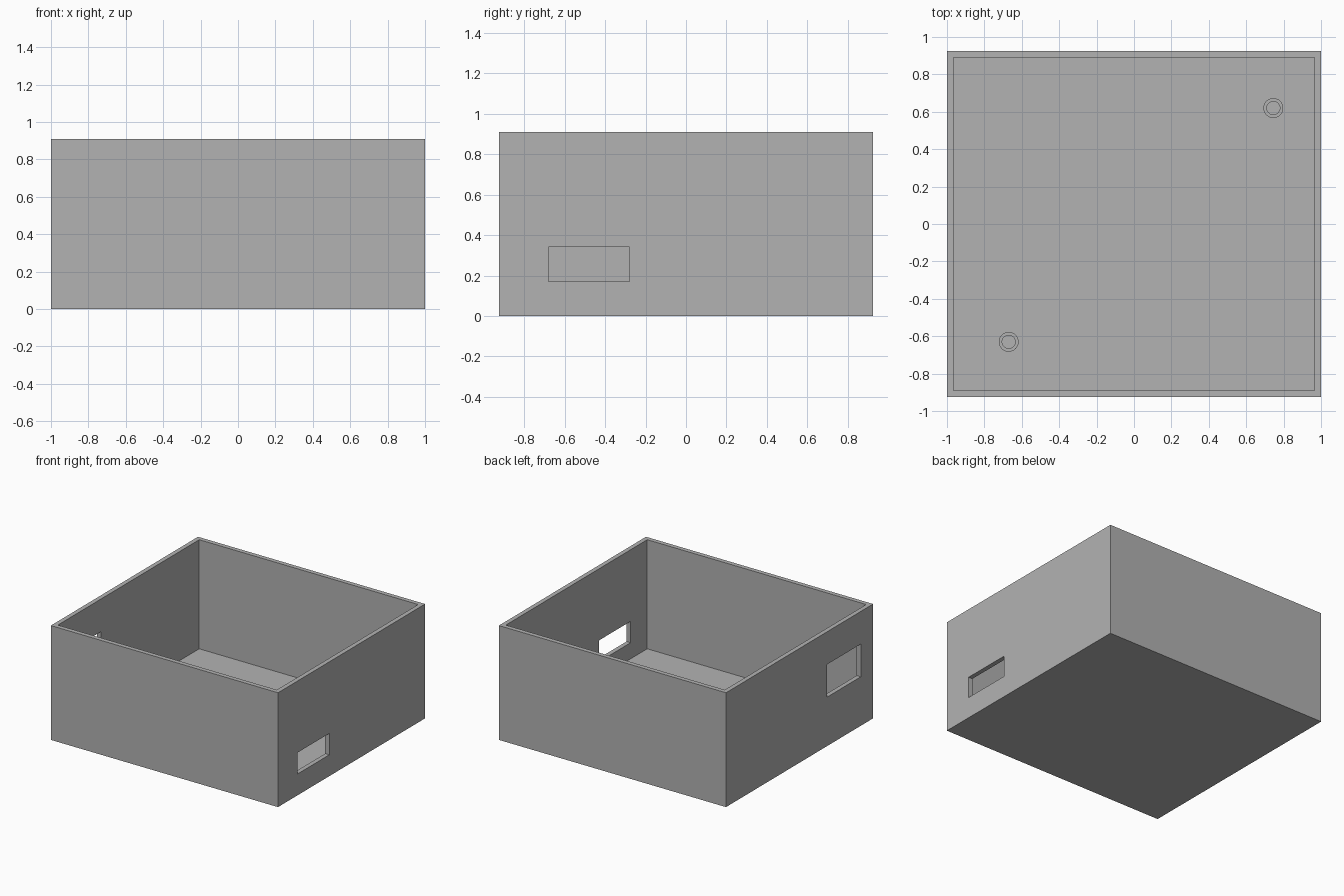
import bpy
import bmesh
from mathutils import Matrix, Vector

old = bpy.data.objects.get("Cube")
if old:
    bpy.data.objects.remove(old, do_unlink=True)

# Overall sizes
HALF_X, HALF_Y, HEIGHT = 1.0, 0.925, 0.91
WALL, FLOOR = 0.036, 0.042
POST_TOP = 0.13

grey = bpy.data.materials.new("plain_grey")
grey.use_nodes = True
colour = (0.448, 0.448, 0.448, 1.0)
grey.diffuse_color = colour
grey.node_tree.nodes["Principled BSDF"].inputs["Base Color"].default_value = colour


def finish(name, bm):
    mesh = bpy.data.meshes.new(name)
    bm.to_mesh(mesh)
    bm.free()
    mesh.materials.append(grey)
    obj = bpy.data.objects.new(name, mesh)
    bpy.context.collection.objects.link(obj)
    return obj


def box(name, low, high):
    low, high = Vector(low), Vector(high)
    bm = bmesh.new()
    bmesh.ops.create_cube(bm, size=1, matrix=Matrix.Translation((low + high) / 2)
                          @ Matrix.Diagonal((*(high - low), 1)))
    return finish(name, bm)


def cut(target, cutter):
    mod = target.modifiers.new("cut", "BOOLEAN")
    mod.operation = "DIFFERENCE"
    mod.solver = "EXACT"
    mod.object = cutter
    bpy.context.view_layer.objects.active = target
    bpy.ops.object.modifier_apply(modifier=mod.name)
    bpy.data.objects.remove(cutter, do_unlink=True)


def hollow_post(name, x, y, outer=0.053, inner=0.035, sides=32):
    # Rings run up the outside, over the rim and down the bore
    profile = [(outer, FLOOR - 0.01), (outer, POST_TOP), (inner, POST_TOP), (inner, FLOOR)]
    bm = bmesh.new()
    verts = [bm.verts.new((x + r, y, z)) for r, z in profile]
    edges = [bm.edges.new(pair) for pair in zip(verts, verts[1:])]
    bmesh.ops.spin(bm, geom=verts + edges, cent=(x, y, 0), axis=(0, 0, 1),
                   angle=6.283185, steps=sides, use_merge=True)
    bmesh.ops.remove_doubles(bm, verts=bm.verts, dist=0.0005)
    bmesh.ops.holes_fill(bm, edges=[e for e in bm.edges if e.is_boundary])
    bmesh.ops.recalc_face_normals(bm, faces=bm.faces)
    obj = finish(name, bm)
    bpy.ops.object.select_all(action="DESELECT")
    obj.select_set(True)
    bpy.context.view_layer.objects.active = obj
    bpy.ops.object.shade_smooth_by_angle()
    return obj


# Open tray with a thin wall
tray = box("open_case", (-HALF_X, -HALF_Y, 0), (HALF_X, HALF_Y, HEIGHT))
cut(tray, box("cavity", (WALL - HALF_X, WALL - HALF_Y, FLOOR),
              (HALF_X - WALL, HALF_Y - WALL, HEIGHT + 0.2)))

# Rectangular ports through the two side walls
cut(tray, box("right_port", (HALF_X - 0.1, -0.68, 0.17), (HALF_X + 0.1, -0.28, 0.34)))
cut(tray, box("left_port", (-HALF_X - 0.1, -0.77, 0.39), (-HALF_X + 0.1, -0.345, 0.65)))

# Mounting posts on the floor
hollow_post("back_mounting_post", 0.745, 0.62)
hollow_post("front_mounting_post", -0.67, -0.63)
